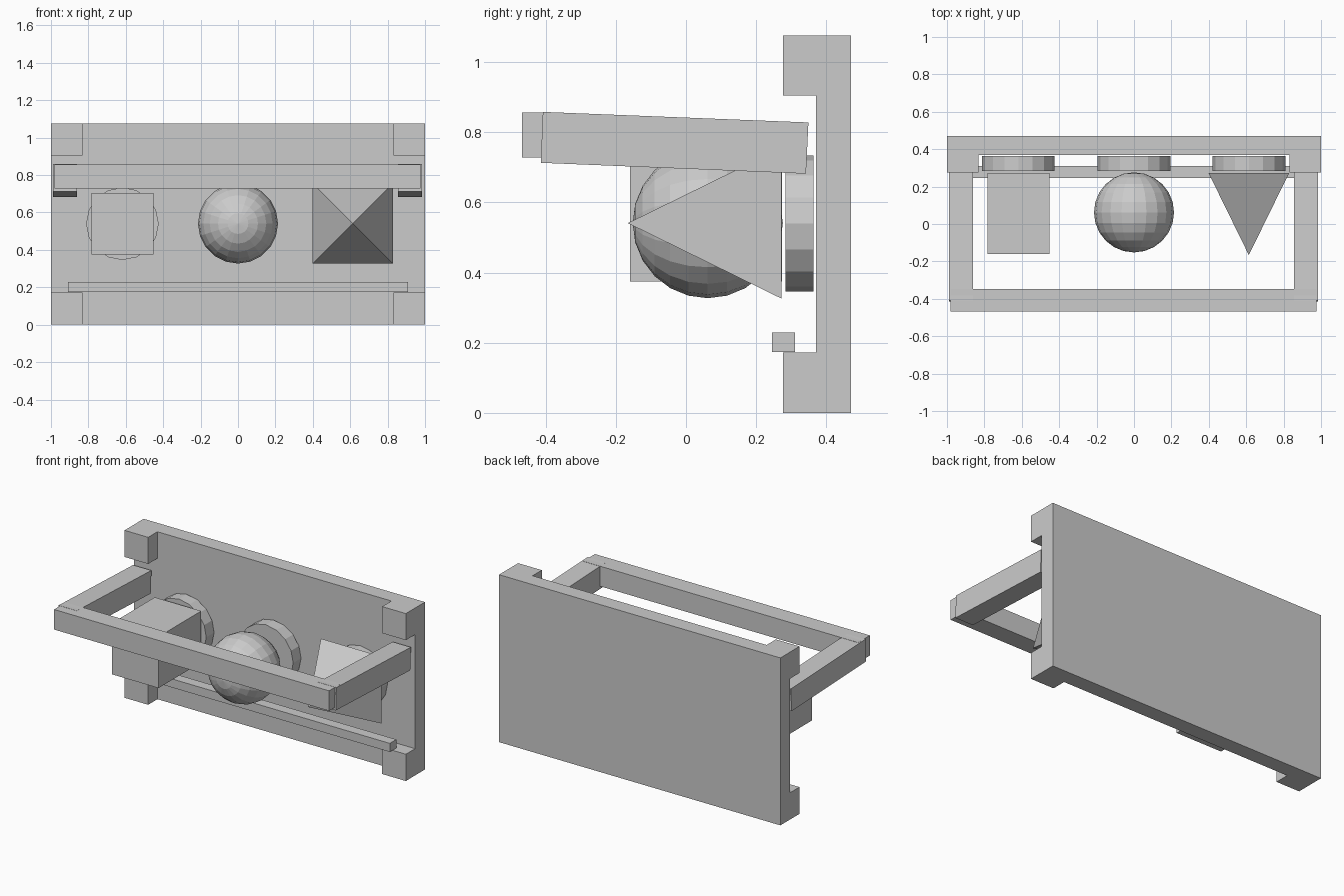
import bpy, bmesh, math
from mathutils import Matrix, Vector

if "Cube" in bpy.data.objects:
    bpy.data.objects.remove(bpy.data.objects["Cube"])

grey = bpy.data.materials.new("plain grey")
grey.diffuse_color = (0.6, 0.6, 0.6, 1)
grey.use_nodes = True
grey.node_tree.nodes["Principled BSDF"].inputs["Base Color"].default_value = grey.diffuse_color


def finish(name, bm):
    bmesh.ops.recalc_face_normals(bm, faces=bm.faces)
    mesh = bpy.data.meshes.new(name)
    bm.to_mesh(mesh)
    bm.free()
    mesh.materials.append(grey)
    ob = bpy.data.objects.new(name, mesh)
    bpy.context.collection.objects.link(ob)
    return ob


def box(name, x, y, z):
    """Box from (min, max) ranges."""
    bm = bmesh.new()
    size = [r[1] - r[0] for r in (x, y, z)]
    mid = Vector([(r[0] + r[1]) / 2 for r in (x, y, z)])
    bmesh.ops.create_cube(bm, size=1, matrix=Matrix.Translation(mid) @ Matrix.Diagonal((*size, 1)))
    return finish(name, bm)


def turned(x, y, z):
    """Placement with the local axis laid along y."""
    return Matrix.Translation((x, y, z)) @ Matrix.Rotation(math.pi / 2, 4, 'X')


def cone(name, sides, r1, r2, depth, matrix):
    bm = bmesh.new()
    bmesh.ops.create_cone(bm, cap_ends=True, segments=sides, radius1=r1, radius2=r2,
                          depth=depth, matrix=matrix)
    return finish(name, bm)


def profile_x(name, points, x0, x1):
    """Extrude a (y, z) outline along x."""
    bm = bmesh.new()
    face = bm.faces.new([bm.verts.new((x0, y, z)) for y, z in points])
    ext = bmesh.ops.extrude_face_region(bm, geom=[face])
    verts = [v for v in ext["geom"] if isinstance(v, bmesh.types.BMVert)]
    bmesh.ops.translate(bm, verts=verts, vec=(x1 - x0, 0, 0))
    return finish(name, bm)


# back board with a block at each corner
box("back_board", (-1, 1), (0.37, 0.47), (0, 1.076))
for side, x in (("left", (-1, -0.832)), ("right", (0.832, 1))):
    box("lower_block_" + side, x, (0.276, 0.37), (0, 0.172))
    box("upper_block_" + side, x, (0.276, 0.37), (0.905, 1.076))

# thin lower rail
box("lower_rail", (-0.908, 0.908), (0.245, 0.311), (0.174, 0.229))

# round backing discs
for name, x in (("left", -0.618), ("middle", 0), ("right", 0.615)):
    cone("disc_" + name, 16, 0.194, 0.194, 0.08, turned(x, 0.323, 0.54))

# the three solids: block, ball and pyramid
box("block", (-0.783, -0.453), (-0.16, 0.273), (0.375, 0.705))
bm = bmesh.new()
bmesh.ops.create_uvsphere(bm, u_segments=20, v_segments=12, radius=0.214,
                          matrix=turned(0, 0.062, 0.541))
finish("ball", bm)
cone("pyramid", 4, 0.215 * math.sqrt(2), 0, 0.438,
     turned(0.614, 0.053, 0.541) @ Matrix.Rotation(math.pi / 4, 4, 'Z'))

# handle: level front bar and two slightly sloping arms
box("handle_bar", (-0.98, 0.975), (-0.468, -0.348), (0.728, 0.857))
arm = [(-0.414, 0.713), (0.342, 0.682), (0.349, 0.828), (-0.408, 0.858)]
profile_x("handle_arm_left", arm, -0.99, -0.86)
profile_x("handle_arm_right", arm, 0.855, 0.985)
